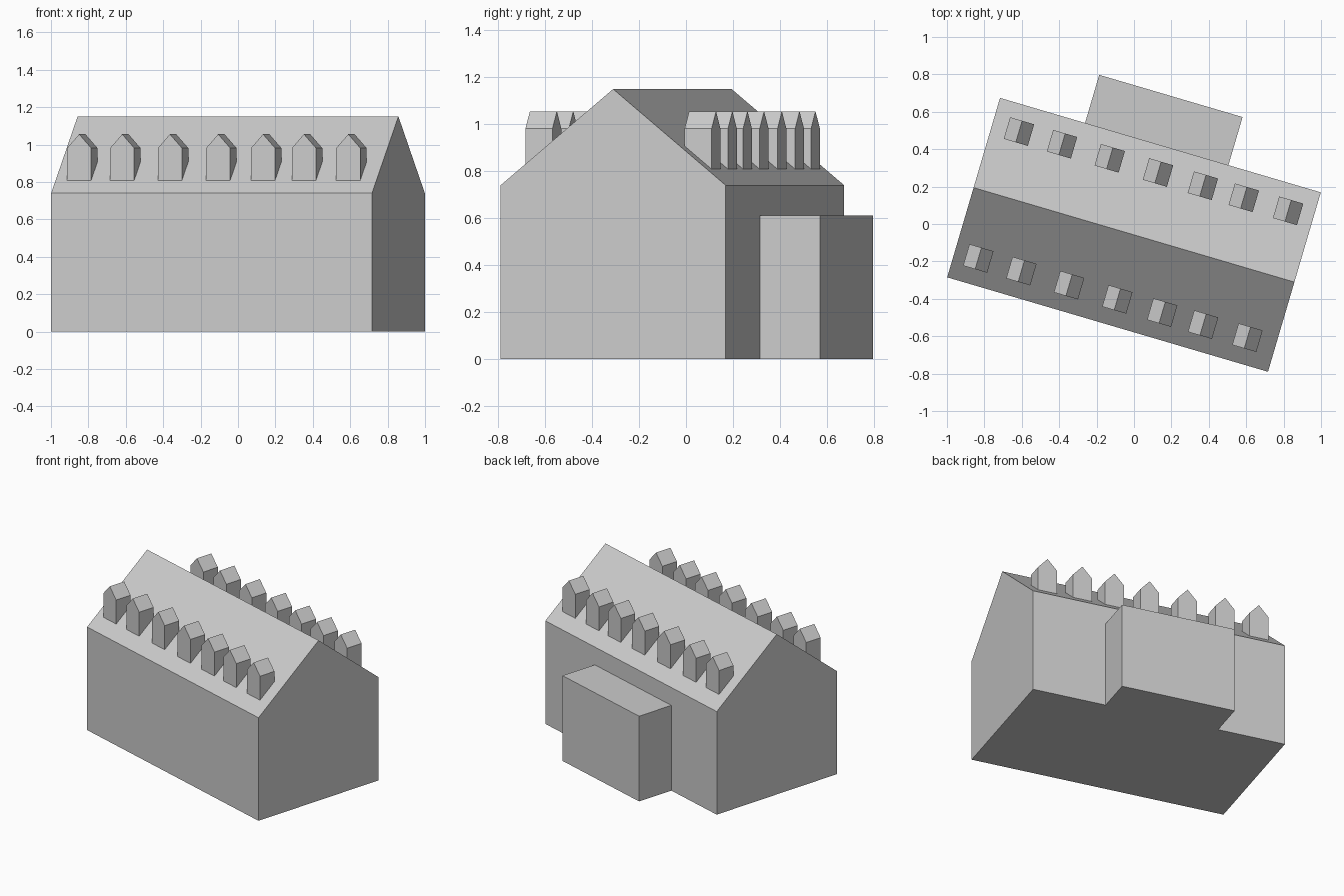
import bpy
import math

if "Cube" in bpy.data.objects:
    bpy.data.objects.remove(bpy.data.objects["Cube"])

ANGLE = math.atan2(-0.505, 1.715)   # the whole house is turned on the plot
CENTRE_Y = -0.058


def to_world(u, v):
    c, s = math.cos(ANGLE), math.sin(ANGLE)
    return (u * c - v * s, u * s + v * c + CENTRE_Y, 0)


def prism(name, profile, axis, start, end, u=0, v=0):
    """Extrude a (across, z) profile along local axis 0 (length) or 1 (depth)."""
    n = len(profile)
    verts = []
    for t in (start, end):
        for a, z in profile:
            verts.append((t, a, z) if axis == 0 else (a, t, z))
    faces = [tuple(range(n)), tuple(range(2 * n - 1, n - 1, -1))]
    faces += [(i, i + n, (i + 1) % n + n, (i + 1) % n) for i in range(n)]
    if axis == 0:
        faces = [f[::-1] for f in faces]
    mesh = bpy.data.meshes.new(name)
    mesh.from_pydata(verts, [], faces)
    mesh.update()
    obj = bpy.data.objects.new(name, mesh)
    obj.location = to_world(u, v)
    obj.rotation_euler.z = ANGLE
    bpy.context.collection.objects.link(obj)
    return obj


def house_profile(half, base, eaves, ridge):
    return [(-half, base), (half, base), (half, eaves), (0, ridge), (-half, eaves)]


# Main gabled building
prism("main_house", house_profile(0.5, 0, 0.74, 1.15), 0, -0.894, 0.894)

# Flat-roofed rear annex
prism("rear_annex", [(-0.42, 0), (0.379, 0), (0.379, 0.612), (-0.42, 0.612)],
      1, 0.5, 0.768)

# Rows of dormers on both roof slopes
dormer = house_profile(0.067, 0.808, 0.981, 1.055)
positions = [-0.763, -0.523, -0.257, 0.012, 0.262, 0.490, 0.737]
for side, v, shift in (("front", -0.356, 0.0), ("rear", 0.356, 0.017)):
    for i, u in enumerate(positions):
        prism(f"{side}_dormer_{i + 1}", dormer, 1, -0.06, 0.06, u + shift, v)
